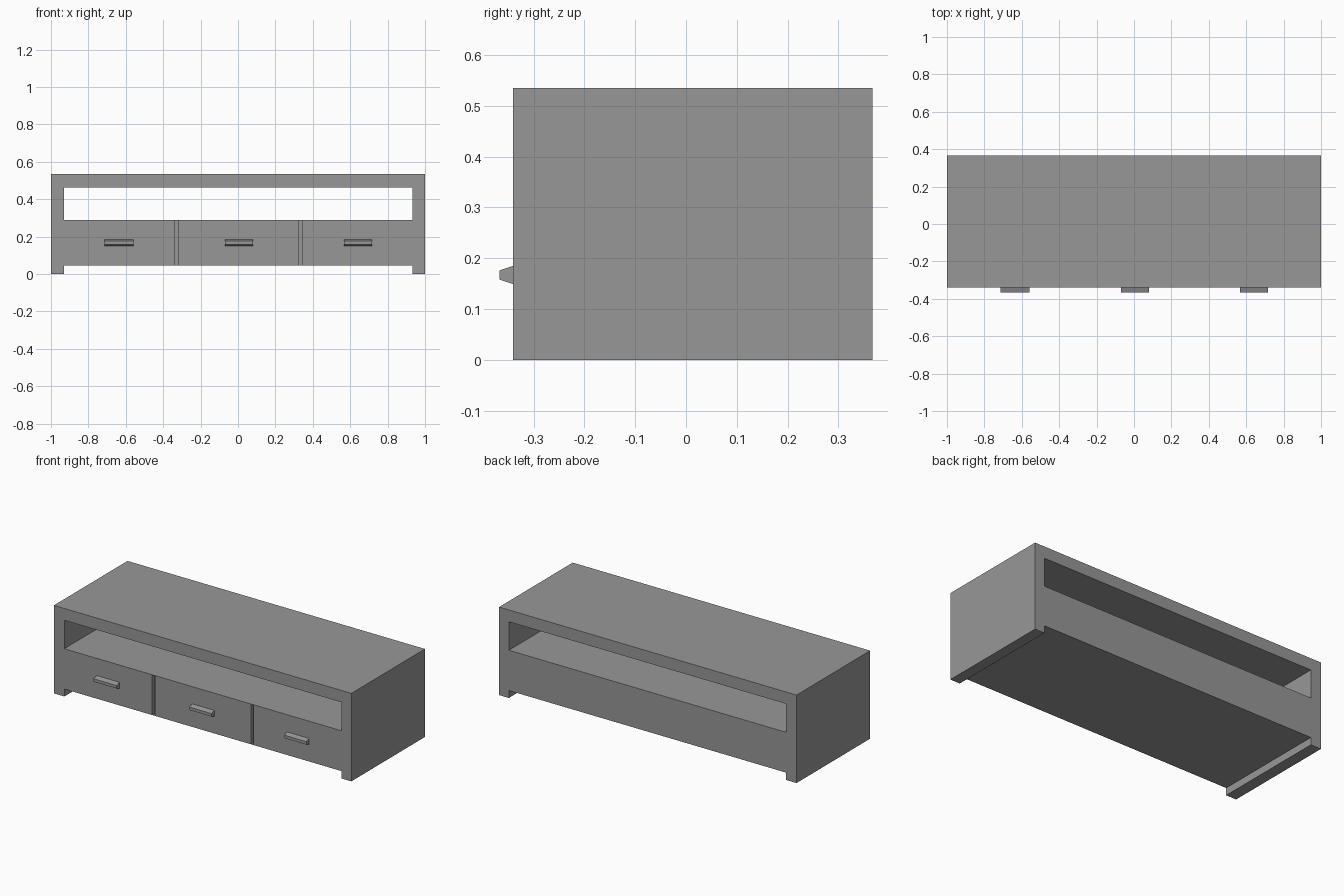
import bpy, bmesh

if "Cube" in bpy.data.objects:
    bpy.data.objects.remove(bpy.data.objects["Cube"])

FRONT, BACK = -0.34, 0.367

grey = bpy.data.materials.new("dark_grey")
grey.diffuse_color = (0.313, 0.313, 0.313, 1)
grey.use_nodes = True
grey.node_tree.nodes["Principled BSDF"].inputs["Base Color"].default_value = grey.diffuse_color


def box(name, x, y, z):
    """Box spanning the given (min, max) ranges."""
    bm = bmesh.new()
    bmesh.ops.create_cube(bm, size=1)
    for v in bm.verts:
        v.co = [r[0] + (c + 0.5) * (r[1] - r[0]) for c, r in zip(v.co, (x, y, z))]
    mesh = bpy.data.meshes.new(name)
    bm.to_mesh(mesh)
    bm.free()
    mesh.materials.append(grey)
    obj = bpy.data.objects.new(name, mesh)
    bpy.context.collection.objects.link(obj)
    return obj


def cut(target, name, x, y, z):
    """Subtract a box from the target with a boolean modifier."""
    cutter = box(name, x, y, z)
    cutter.hide_render = True
    cutter.hide_viewport = True
    cutter.display_type = 'WIRE'
    mod = target.modifiers.new(name, 'BOOLEAN')
    mod.operation = 'DIFFERENCE'
    mod.solver = 'EXACT'
    mod.object = cutter


# Cabinet carcass: open shelf, raised underside, grooves between drawer fronts
cabinet = box("cabinet", (-1, 1), (FRONT, BACK), (0, 0.535))
cut(cabinet, "shelf_opening_cutter", (-0.93, 0.934), (-0.5, 0.5), (0.29, 0.463))
cut(cabinet, "underside_cutter", (-0.93, 0.934), (-0.5, 0.5), (-0.1, 0.045))
for side, x in (("left", (-0.339, -0.32)), ("right", (0.327, 0.343))):
    cut(cabinet, f"{side}_drawer_groove_cutter", x,
        (-0.5, FRONT + 0.02), (0.048, 0.287))

# Drawer handles, tapering towards the front
for side, x in (("left", (-0.713, -0.559)), ("middle", (-0.07, 0.079)),
                ("right", (0.568, 0.716))):
    handle = box(f"{side}_drawer_handle", x, (-0.367, FRONT), (0.149, 0.185))
    for v in handle.data.vertices:
        if v.co.y < FRONT - 0.01:
            v.co.z = 0.167 + (v.co.z - 0.167) * 0.5
